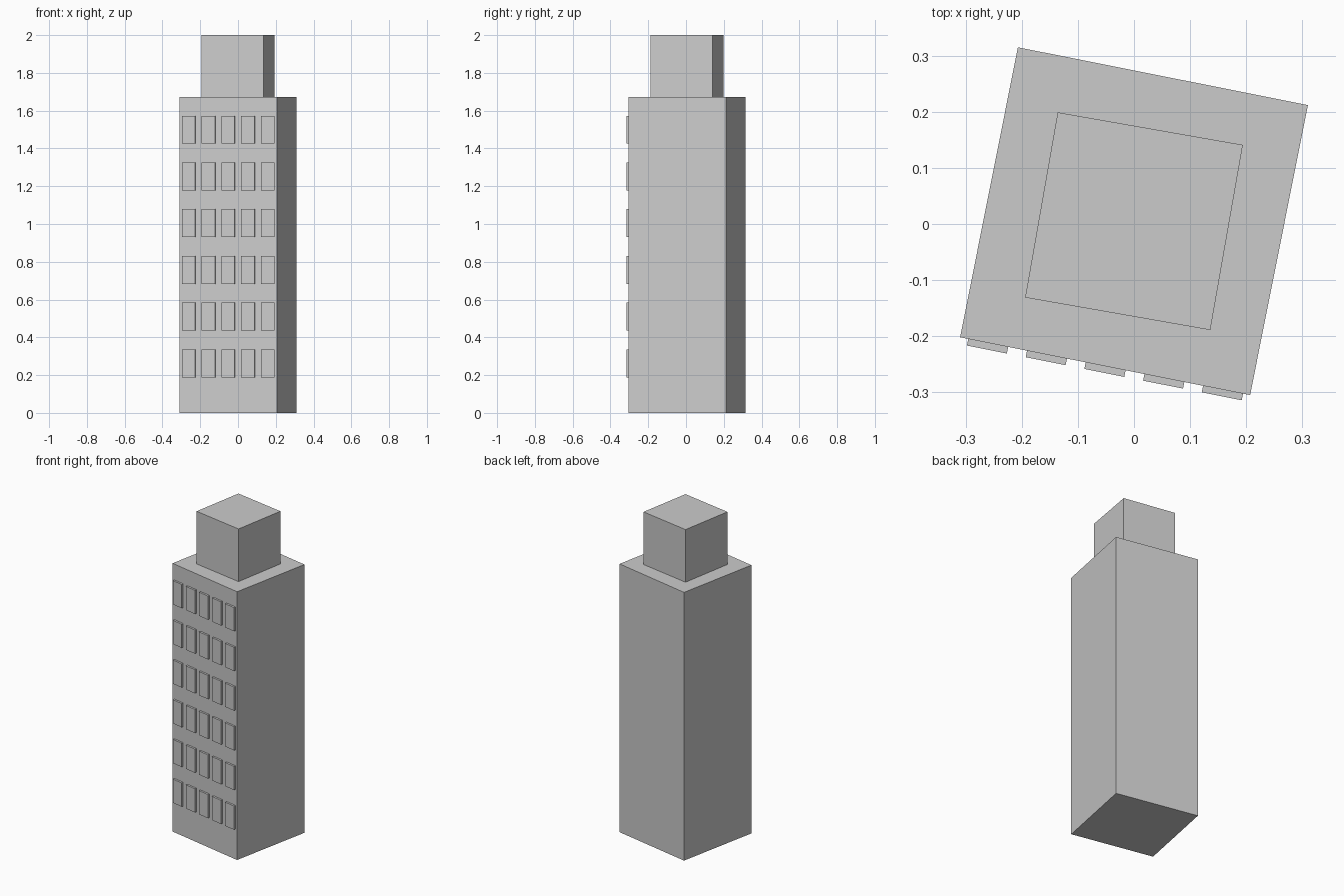
import bpy
from math import radians
from mathutils import Matrix, Vector

if "Cube" in bpy.data.objects:
    bpy.data.objects.remove(bpy.data.objects["Cube"])

CENTRE = Vector((0, 0.005, 0))
BODY_TURN = Matrix.Rotation(radians(-11.27), 4, 'Z')
TOP_TURN = Matrix.Rotation(radians(-9.97), 4, 'Z')
SIDE, BODY_H = 0.527, 1.672


def box(name, size, local, turn):
    """Box placed in the tower's own turned frame."""
    bpy.ops.mesh.primitive_cube_add(size=1)
    ob = bpy.context.object
    ob.name = name
    ob.data.transform(Matrix.Diagonal((*size, 1)))
    ob.matrix_world = Matrix.Translation(CENTRE) @ turn @ Matrix.Translation(local)
    return ob


# Main tower and the slightly differently turned roof block
box("tower_body", (SIDE, SIDE, BODY_H), (0, 0, BODY_H / 2), BODY_TURN)
top_h = 2 - BODY_H
box("roof_block", (0.335, 0.335, top_h), (0, 0, BODY_H + top_h / 2), TOP_TURN)

# Raised window panels on the front face: 6 rows of 5
for row in range(6):
    for col in range(5):
        x = 0.001 + (col - 2) * 0.1067
        z = 0.262 + row * 0.2474
        box(f"window_{row + 1}_{col + 1}", (0.0725, 0.024, 0.148),
            (x, -SIDE / 2, z), BODY_TURN)
